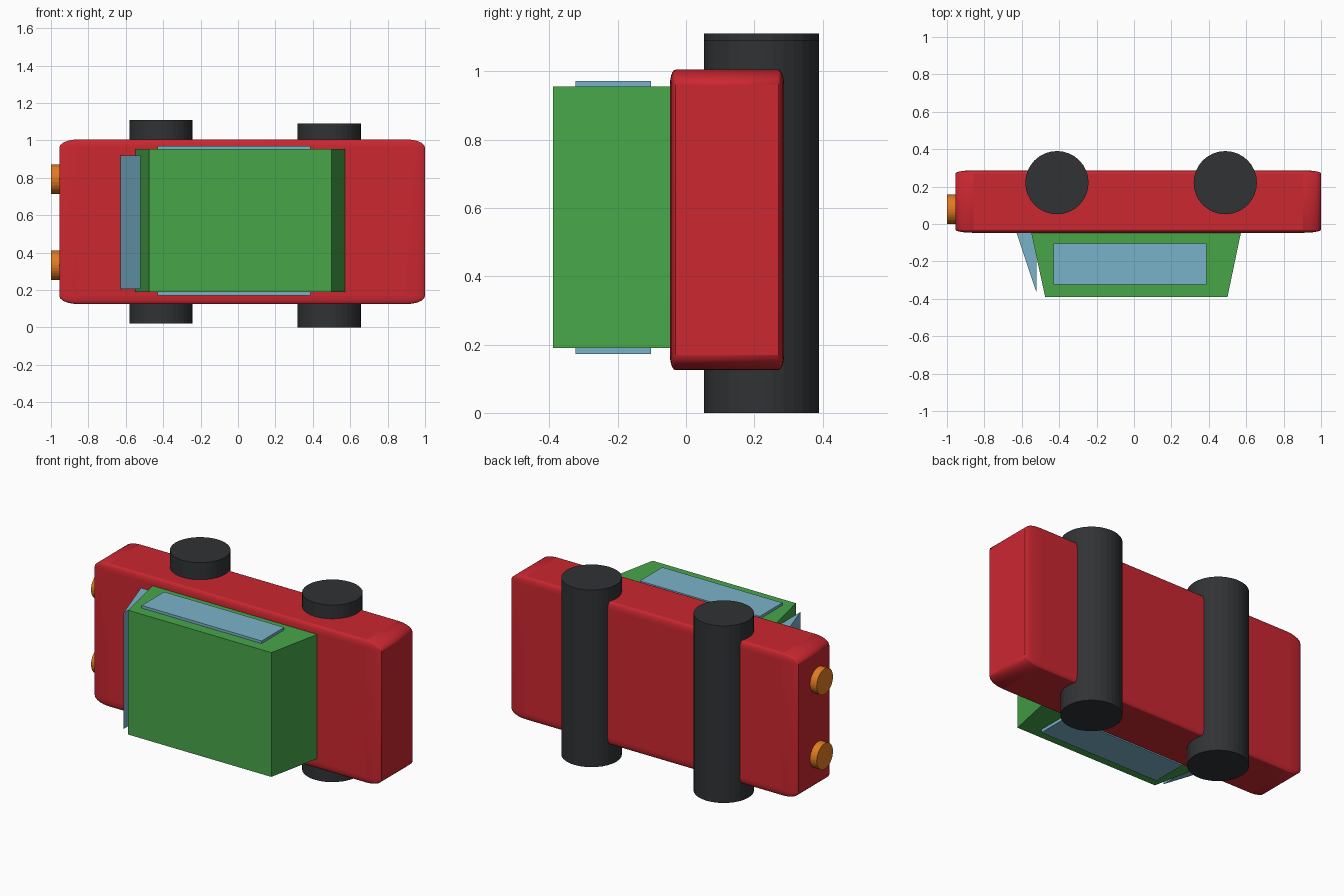
import bpy
from math import pi

if "Cube" in bpy.data.objects:
    bpy.data.objects.remove(bpy.data.objects["Cube"])


def material(name, rgb):
    m = bpy.data.materials.new(name)
    m.diffuse_color = (*rgb, 1)
    m.use_nodes = True
    m.node_tree.nodes["Principled BSDF"].inputs["Base Color"].default_value = m.diffuse_color
    return m


RED = material("red", (0.60, 0.02, 0.03))
GREEN = material("green", (0.064, 0.38, 0.068))
GLASS = material("glass", (0.195, 0.45, 0.59))
ORANGE = material("orange", (0.75, 0.20, 0.016))
RUBBER = material("rubber", (0.03, 0.032, 0.035))


def box(name, lo, hi, mat):
    centre = [(a + b) / 2 for a, b in zip(lo, hi)]
    bpy.ops.mesh.primitive_cube_add(size=2, location=centre)
    o = bpy.context.object
    o.name = name
    o.scale = [(b - a) / 2 for a, b in zip(lo, hi)]
    o.data.materials.append(mat)
    return o


def cylinder(name, centre, radius, depth, mat, rotation=(0, 0, 0)):
    bpy.ops.mesh.primitive_cylinder_add(vertices=32, radius=radius, depth=depth,
                                        location=centre, rotation=rotation)
    o = bpy.context.object
    o.name = name
    o.data.materials.append(mat)
    return o


def prism(name, profile, z0, z1, mat):
    """Extrude an anticlockwise xy profile from z0 to z1."""
    n = len(profile)
    verts = [(x, y, z) for z in (z0, z1) for x, y in profile]
    faces = [list(range(n))[::-1], list(range(n, 2 * n))]
    faces += [(i, (i + 1) % n, (i + 1) % n + n, i + n) for i in range(n)]
    mesh = bpy.data.meshes.new(name)
    mesh.from_pydata(verts, [], faces)
    o = bpy.data.objects.new(name, mesh)
    bpy.context.collection.objects.link(o)
    mesh.materials.append(mat)
    return o


# Car body: the bevel is stretched by the object's scale
body = box("body", (-0.955, -0.047, 0.125), (1.0, 0.287, 1.005), RED)
bevel = body.modifiers.new("rounded edges", "BEVEL")
bevel.width = 0.1
bevel.segments = 5
bpy.context.view_layer.objects.active = body
bpy.ops.object.shade_smooth_by_angle(angle=pi / 6)

# Tapered cabin with its roof towards -y
prism("cabin", [(-0.475, -0.39), (0.5, -0.39), (0.575, -0.03), (-0.553, -0.03)],
      0.19, 0.955, GREEN)

# Side windows (one block through the cabin) and wedge windscreen
box("side_windows", (-0.43, -0.323, 0.172), (0.387, -0.103, 0.971), GLASS)
prism("windscreen", [(-0.52, -0.37), (-0.52, -0.03), (-0.634, -0.03)],
      0.205, 0.92, GLASS)

# Wheel pairs, each one long cylinder across the car
for name, x, z0 in (("front_wheels", -0.412, 0.02), ("rear_wheels", 0.488, 0.0)):
    cylinder(name, (x, 0.221, z0 + 0.545), 0.169, 1.09, RUBBER)

# Headlights
for name, z in (("left_headlight", 0.332), ("right_headlight", 0.792)):
    cylinder(name, (-0.96, 0.078, z), 0.079, 0.08, ORANGE, (0, pi / 2, 0))
